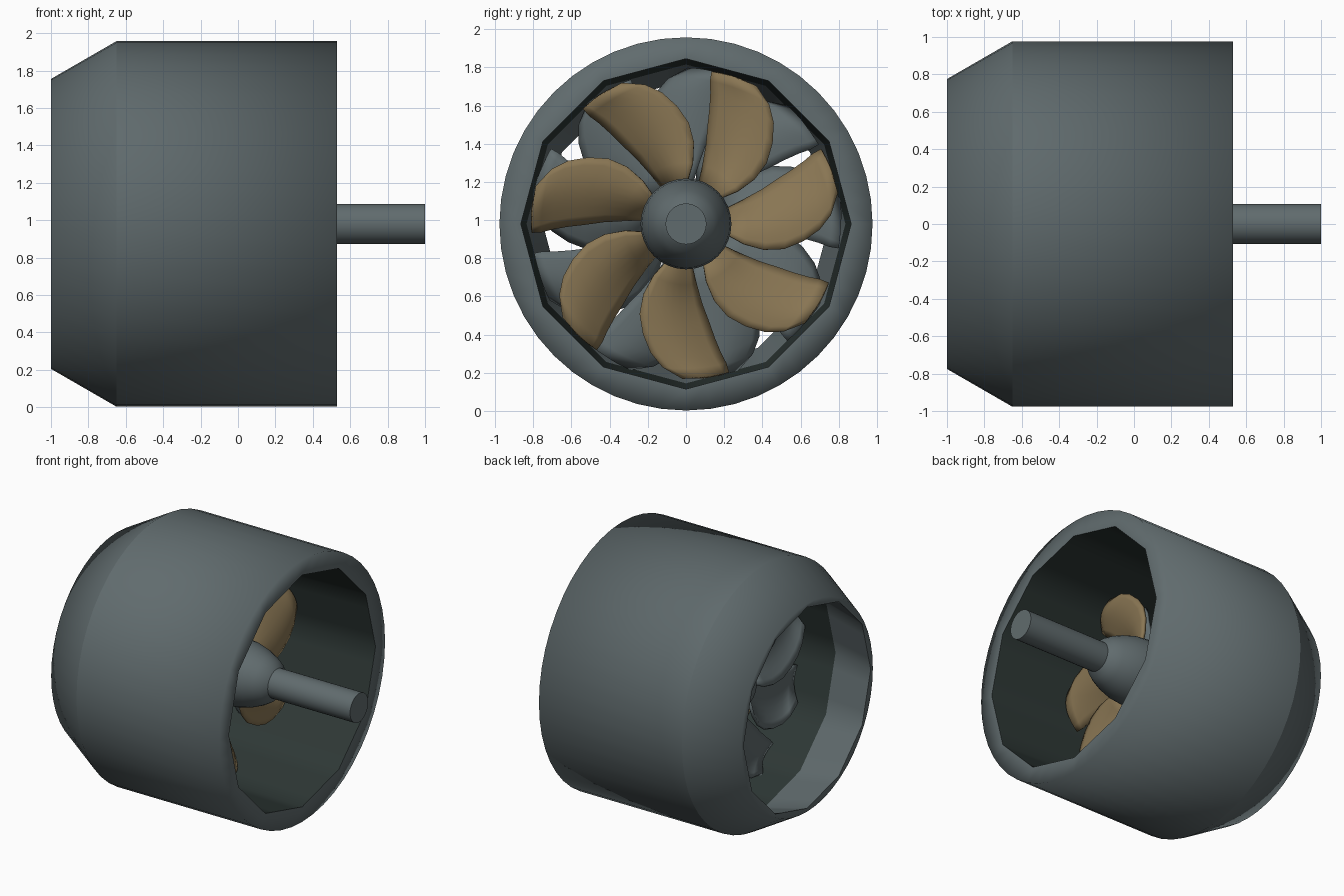
import bpy, bmesh, math

if "Cube" in bpy.data.objects:
    bpy.data.objects.remove(bpy.data.objects["Cube"])

CZ = 0.98  # height of the rotation axis


def material(name, rgb):
    m = bpy.data.materials.new(name)
    m.diffuse_color = (*rgb, 1)
    m.use_nodes = True
    m.node_tree.nodes["Principled BSDF"].inputs["Base Color"].default_value = m.diffuse_color
    return m


GREY = material("slate_grey", (0.118, 0.148, 0.155))
DARK = material("dark_liner", (0.027, 0.039, 0.036))
BRONZE = material("bronze", (0.25, 0.18, 0.087))


def finish(bm, name, mats):
    bmesh.ops.remove_doubles(bm, verts=bm.verts, dist=1e-5)
    bmesh.ops.recalc_face_normals(bm, faces=bm.faces)
    mesh = bpy.data.meshes.new(name)
    bm.to_mesh(mesh)
    bm.free()
    obj = bpy.data.objects.new(name, mesh)
    bpy.context.collection.objects.link(obj)
    for m in mats:
        mesh.materials.append(m)
    return obj


def twelve_sided(a):
    """Radius factor that turns a circle into a regular twelve-sided outline."""
    step = math.pi / 6
    return math.cos(step / 2) / math.cos(a % step - step / 2)


def revolve(name, profile, sides, mats, sharp=(), closed=False, coarse=(), dark=()):
    """Spin (x, radius) points round the axis; coarse rings are twelve-sided."""
    bm = bmesh.new()
    rings = []
    for i, (x, r) in enumerate(profile):
        ring = []
        for k in range(sides):
            a = 2 * math.pi * k / sides
            rr = r * twelve_sided(a) if i in coarse else r
            ring.append(bm.verts.new((x, rr * math.cos(a), CZ + rr * math.sin(a))))
        rings.append(ring)
    n = len(rings)
    for i in range(n if closed else n - 1):
        a, b = rings[i], rings[(i + 1) % n]
        for k in range(sides):
            j = (k + 1) % sides
            f = bm.faces.new((a[k], a[j], b[j], b[k]))
            f.smooth = True
            f.material_index = 1 if i in dark else 0
    if not closed:
        bm.faces.new(rings[0])
        bm.faces.new(rings[-1])
    # crease the chosen rings
    for i in sharp:
        for k in range(sides):
            e = bm.edges.get((rings[i][k], rings[i][(k + 1) % sides]))
            e.smooth = False
    return finish(bm, name, mats)


# Duct: tapered intake, straight outer wall, dark twelve-sided liner
revolve("duct_shell",
        [(-1, 0.775), (-0.65, 0.977), (0.53, 0.977), (0.53, 0.865), (-0.65, 0.835), (-1, 0.75)],
        48, [GREY, DARK], sharp=(1, 3, 4, 5), closed=True, coarse=(3, 4, 5), dark=(3,))

# Rounded hub and drive shaft
revolve("hub",
        [(-0.52, 0.05), (-0.50, 0.12), (-0.44, 0.18), (-0.34, 0.225), (-0.18, 0.238),
         (-0.01, 0.238), (0.08, 0.23), (0.17, 0.205), (0.24, 0.175), (0.29, 0.145), (0.32, 0.107)],
        32, [GREY], sharp=(0, 10))
revolve("drive_shaft", [(0.26, 0.107), (1.0, 0.107)], 32, [GREY], sharp=(0,))

# Blade outline: radius, bowed edge angle, straight edge angle (degrees)
BLADE = [(0.20, 38, 70), (0.32, 32, 73), (0.43, 33, 75), (0.53, 37, 77),
         (0.62, 43, 78), (0.70, 49, 79), (0.76, 55, 80), (0.81, 63, 80)]
CHORD = 8


def rotor(name, count, x0, depth, offset, mirror, widen, mat):
    """Ring of swept, pitched and cambered blades."""
    bm = bmesh.new()
    for b in range(count):
        grid = []
        for r, a0, a1 in BLADE:
            a0 -= widen * max(0, r - 0.5) / 0.3
            row = []
            for c in range(CHORD + 1):
                t = c / CHORD
                a = a0 + (a1 - a0) * t
                a = math.radians((180 - a if mirror else a) + offset + 360 * b / count)
                x = x0 + depth * (0.5 - t) * (1.15 - 0.5 * r) + 0.04 * math.sin(math.pi * t)
                row.append(bm.verts.new((x, r * math.cos(a), CZ + r * math.sin(a))))
            grid.append(row)
        for lo, hi in zip(grid, grid[1:]):
            for c in range(CHORD):
                bm.faces.new((lo[c], lo[c + 1], hi[c + 1], hi[c])).smooth = True
    obj = finish(bm, name, [mat])
    s = obj.modifiers.new("thickness", "SOLIDIFY")
    s.thickness = 0.022
    s.offset = 0
    bpy.context.view_layer.objects.active = obj
    obj.select_set(True)
    bpy.ops.object.shade_smooth_by_angle(angle=math.radians(35))
    obj.select_set(False)


# Bronze rotor in front, counter-swept grey stator behind
rotor("rotor_blades", 7, -0.13, 0.14, 0, False, 0, BRONZE)
rotor("stator_blades", 9, -0.39, -0.10, 11, True, 1, GREY)
